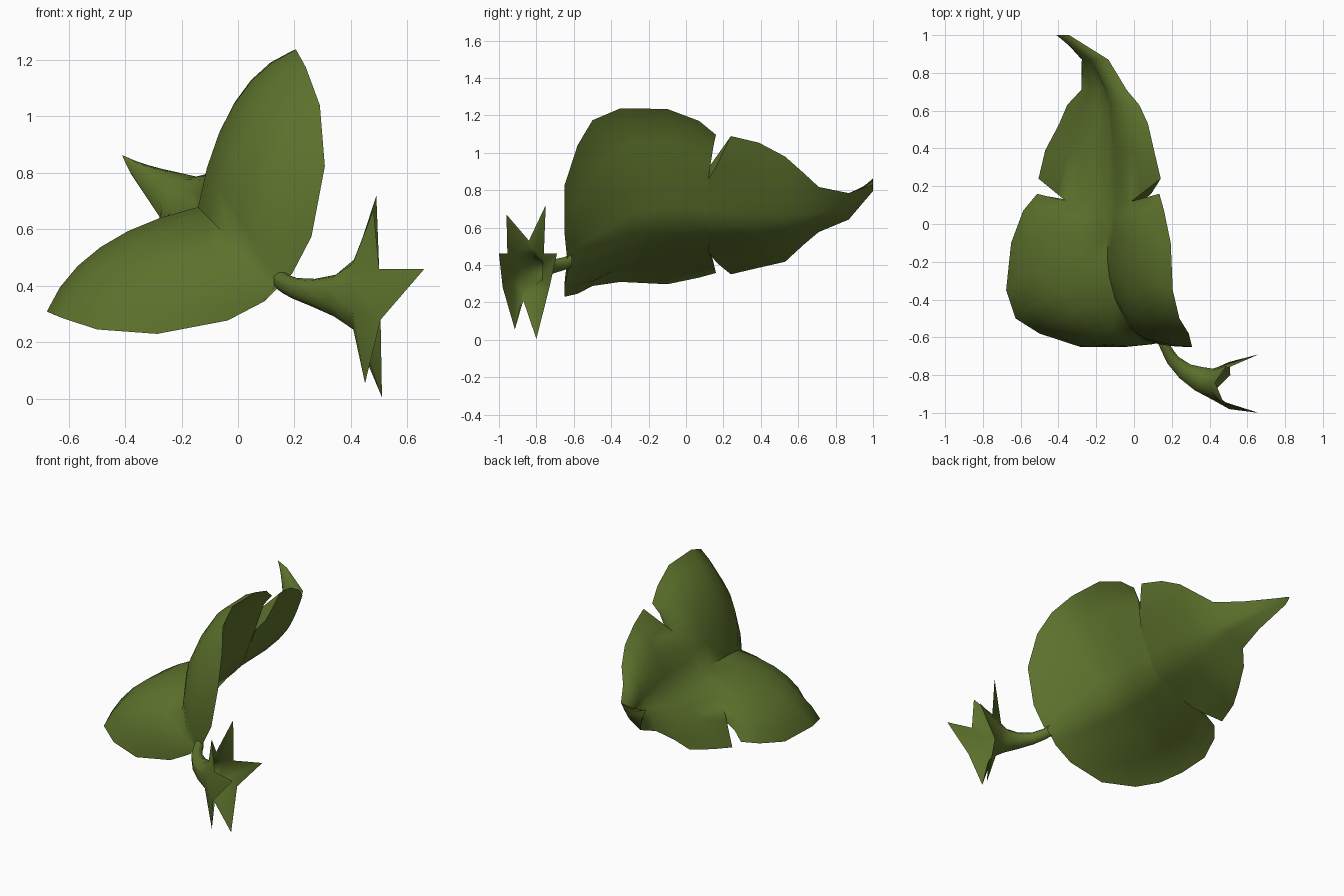
import bpy, math
from mathutils import Vector

if "Cube" in bpy.data.objects:
    bpy.data.objects.remove(bpy.data.objects["Cube"])

green = bpy.data.materials.new("leaf green")
green.diffuse_color = (0.108, 0.165, 0.025, 1)
green.use_nodes = True
green.node_tree.nodes["Principled BSDF"].inputs["Base Color"].default_value = green.diffuse_color
R = math.sqrt(0.5)


def make(name, verts, faces, angle):
    me = bpy.data.meshes.new(name)
    me.from_pydata(verts, [], faces)
    ob = bpy.data.objects.new(name, me)
    bpy.context.collection.objects.link(ob)
    me.materials.append(green)
    bpy.ops.object.select_all(action='DESELECT')
    ob.select_set(True)
    bpy.context.view_layer.objects.active = ob
    # weld the coincident points (base, rims and notch roots)
    bpy.ops.object.mode_set(mode='EDIT')
    bpy.ops.mesh.select_all(action='SELECT')
    bpy.ops.mesh.remove_doubles(threshold=0.0005)
    bpy.ops.mesh.normals_make_consistent(inside=False)
    bpy.ops.object.mode_set(mode='OBJECT')
    bpy.ops.object.shade_smooth_by_angle(angle=math.radians(angle))
    return ob


# Petal: each row is upper centre (n, y), middle (s, n, y), rim (s, n, y), and
# under-side centre n. s = distance from midrib, n = height along tilted normal
rows = [
    ((.19, -.63), (.035, .185, -.633), (.07, .178, -.637), .178),
    ((.30, -.615), (.11, .27, -.64), (.21, .222, -.65), .20),
    ((.42, -.54), (.23, .48, -.615), (.42, .365, -.65), .255),
    ((.52, -.40), (.30, .64, -.50), (.56, .53, -.58), .32),
    ((.565, -.28), (.34, .71, -.39), (.62, .66, -.50), .38),
    ((.58, -.18), (.345, .747, -.25), (.64, .73, -.35), .42),
    ((.58, -.05), (.35, .75, -.06), (.63, .735, -.10), .445),
    ((.575, .05), (.31, .715, .05), (.56, .715, .07), .455),
    ((.57, .12), (.26, .66, .12), (.49, .68, .16), .465),
    ((.57, .12), (.26, .66, .12), (.49, .67, .24), .465),
    ((.56, .38), (.24, .67, .38), (.44, .67, .39), .47),
    ((.57, .53), (.18, .65, .53), (.365, .64, .53), .485),
    ((.58, .63), (.14, .635, .63), (.27, .61, .63), .505),
    ((.605, .72), (.08, .635, .71), (.17, .605, .71), .545),
    ((.70, .87), (.05, .69, .87), (.10, .65, .87), .63),
    ((.90, 1.0), (.012, .87, 1.0), (.025, .83, 1.0), .83),
]
NOTCH = 8
H = 6  # steps per half


def under_blend(i, u):
    """Rise of the under side from midrib to rim; front lobes have a rim lip."""
    if 2 <= i <= NOTCH:
        return u * 1.14 if u < .84 else .95 + .05 * (u - 5 / 6) * 6
    return u ** 1.25


def petal_point(i, j, under):
    (cn, cy), m, r, low = rows[i]
    u = abs(j) / H
    notch = i in (NOTCH, NOTCH + 1)
    a, b, c = (1 - u) * (1 - 2 * u), 4 * u * (1 - u), u * (2 * u - 1)
    s = b * m[0] + c * r[0]
    n = a * cn + b * m[1] + c * r[1]
    y = a * cy + b * m[2] + c * r[2]
    if notch:  # both notch rows share their root, with straight sides
        if u <= .5:
            y = cy
            s = m[0] * u * 2
            n = cn + (m[1] - cn) * u * 2
        else:
            k = u * 2 - 1
            s, n, y = (p + (q - p) * k for p, q in zip(m, r))
    if under:  # plain bowl below the creased upper side
        k = under_blend(i, u)
        if notch and u <= .5:
            k = u * 1.1
        n = low + (r[1] - low) * k
        if not notch:
            y = cy + (r[2] - cy) * u * (.4 + .6 * u)
    if j < 0:
        s, n = -s, n - .065 * u * min(1, max(0, (y + .6) * 2)) * (y < .6)
    t = .38 - .06 * max(0, (y - .8) / .2) + s
    return ((t - n) * R, y, (t + n) * R)


W = 2 * H + 1
M = len(rows) * W
verts = [petal_point(i, j, under) for under in (False, True)
         for i in range(len(rows)) for j in range(-H, H + 1)]
faces = []
for side in (0, M):
    for i in range(len(rows) - 1):
        if i != NOTCH:
            for j in range(W - 1):
                a = side + i * W + j
                faces.append((a, a + 1, a + W + 1, a + W))
# walls of the notches and the blunt tip
walls = [(i, j) for i in (NOTCH, NOTCH + 1) for j in range(W - 1)
         if j < H // 2 or j >= W - 1 - H // 2]
walls += [(len(rows) - 1, j) for j in range(W - 1)]
for i, j in walls:
    a = i * W + j
    ring = (a, a + 1, a + 1 + M, a + M)
    if j == 0:
        ring = (a, a + 1, a + 1 + M)
    elif j == W - 2:
        ring = (a, a + 1, a + M)
    faces.append(ring)
make("petal", verts, faces, 60)

# Stalk flaring into a six pointed star: tips and valleys in turn
star = [(.66, -.69, .46), (.50, -.76, .46), (.49, -.75, .72), (.43, -.84, .53),
        (.48, -.96, .67), (.50, -.955, .46), (.66, -1.0, .46), (.505, -.98, .28),
        (.45, -.915, .055), (.44, -.87, .21), (.51, -.80, .005), (.505, -.73, .28)]
# centre, turn of the ring about z, half width, half height
rings = [((.15, -.615, .42), -80, .03, .035), ((.17, -.66, .405), -72, .03, .035),
         ((.205, -.72, .39), -58, .036, .038), ((.27, -.78, .375), -40, .05, .05),
         ((.345, -.82, .365), -20, .07, .075), ((.41, -.845, .368), -5, .085, .125)]
N = len(star)
verts, faces = [], []
for c, turn, w, h in rings:
    a = math.radians(turn)
    side = Vector((-math.sin(a), math.cos(a), 0))
    for x, y, z in star:
        th = math.atan2((z - .37) / 1.5, y + .85)
        verts.append(Vector(c) + side * w * math.cos(th) + Vector((0, 0, h * math.sin(th))))
verts += [Vector(p) for p in star]
for i in range(len(rings)):
    for k in range(N):
        q = (k + 1) % N
        faces.append((i * N + k, i * N + q, (i + 1) * N + q, (i + 1) * N + k))
make("stalk_and_star", verts, faces, 75)
